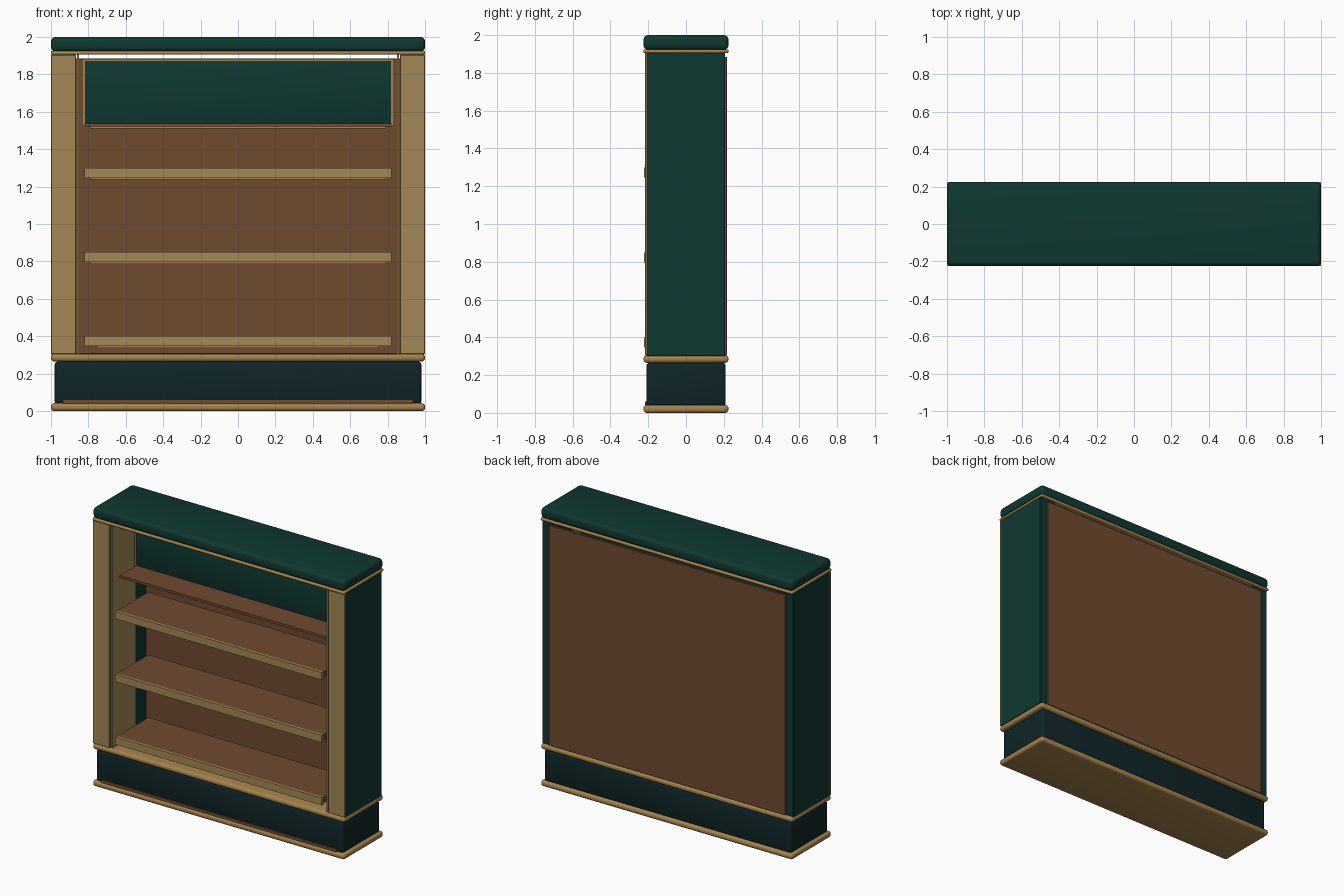
import bpy

cube = bpy.data.objects.get("Cube")
if cube:
    bpy.data.objects.remove(cube, do_unlink=True)


def material(name, r, g, b):
    m = bpy.data.materials.new(name)
    m.use_nodes = True
    m.diffuse_color = (r, g, b, 1)
    bsdf = next(n for n in m.node_tree.nodes if n.type == 'BSDF_PRINCIPLED')
    bsdf.inputs["Base Color"].default_value = (r, g, b, 1)
    return m


green = material("dark green", 0.0048, 0.0395, 0.031)
navy = material("dark navy", 0.0048, 0.0185, 0.021)
brown = material("walnut brown", 0.156, 0.069, 0.028)
champagne = material("champagne", 0.37, 0.25, 0.093)
brass = material("brass", 0.38, 0.228, 0.073)


def box(name, mat, x, y, z, bevel=0.0, segments=3):
    """Box from (min, max) ranges, with optional rounded edges."""
    bpy.ops.mesh.primitive_cube_add(
        size=1, location=[(a + b) / 2 for a, b in (x, y, z)])
    ob = bpy.context.object
    ob.name = name
    ob.scale = [b - a for a, b in (x, y, z)]
    bpy.ops.object.transform_apply(location=False, rotation=False, scale=True)
    ob.data.materials.append(mat)
    if bevel:
        mod = ob.modifiers.new("Bevel", 'BEVEL')
        mod.width = bevel
        mod.segments = segments
        bpy.ops.object.modifier_apply(modifier=mod.name)
        bpy.ops.object.shade_smooth_by_angle()
    return ob


def wide(name, mat, half, y, z, bevel=0.0, segments=3):
    """Box centred across the width."""
    return box(name, mat, (-half, half), y, z, bevel, segments)


# Base, trims and top
depth = (-0.225, 0.225)
wide("base_trim", brass, 1.0, depth, (0, 0.042), 0.018, 4)
wide("plinth", navy, 0.98, (-0.21, 0.21), (0.035, 0.265), 0.018)
wide("plinth_strip", brown, 0.935, (-0.218, -0.205), (0.04, 0.06))
wide("middle_trim", brass, 1.0, depth, (0.265, 0.305), 0.018, 4)
wide("top_trim", brass, 1.0, depth, (1.905, 1.925), 0.008)
wide("top", green, 1.0, depth, (1.922, 2.0), 0.025, 4)

# Side walls, front pilasters and inner liners
for side, s in (("left", 1), ("right", -1)):
    def span(a, b):
        return tuple(sorted((a * s, b * s)))
    box(side + "_wall", green, span(0.87, 0.997), (-0.206, 0.206), (0.3, 1.908), 0.003, 1)
    box(side + "_pilaster", champagne, span(0.867, 1.0), (-0.218, -0.204), (0.305, 1.905), 0.003, 1)
    box(side + "_liner", champagne, span(0.85, 0.862), (-0.21, 0.06), (0.305, 1.905))

# Back
wide("back_panel", brown, 0.94, (0.2, 0.216), (0.305, 1.885), 0.002, 1)

# Shelves with front lips and light strips
for i, z in enumerate((0.4, 0.85, 1.3)):
    tag = str(i + 1)
    wide("shelf_" + tag, brown, 0.82, (-0.205, 0.155), (z - 0.045, z - 0.004))
    wide("shelf_lip_" + tag, champagne, 0.82, (-0.222, -0.204), (z - 0.053, z))
    wide("shelf_strip_" + tag, brass, 0.75 if i == 0 else 0.79,
         (-0.2, -0.185), (z - 0.063, z - 0.044))

# Header panel with its frame and ledge
wide("header_panel", green, 0.82, (0.018, 0.045), (1.535, 1.872), 0.004, 2)
for name, z in (("bottom", (1.525, 1.536)), ("top", (1.871, 1.883))):
    wide("header_frame_" + name, brass, 0.833, (0.014, 0.045), z)
for name, s in (("left", 1), ("right", -1)):
    box("header_frame_" + name, brass, tuple(sorted((0.819 * s, 0.833 * s))),
        (0.014, 0.045), (1.525, 1.883))
wide("header_ledge", brown, 0.82, (-0.17, 0.03), (1.52, 1.538))
wide("header_strip", brass, 0.79, (-0.15, -0.135), (1.51, 1.521))
